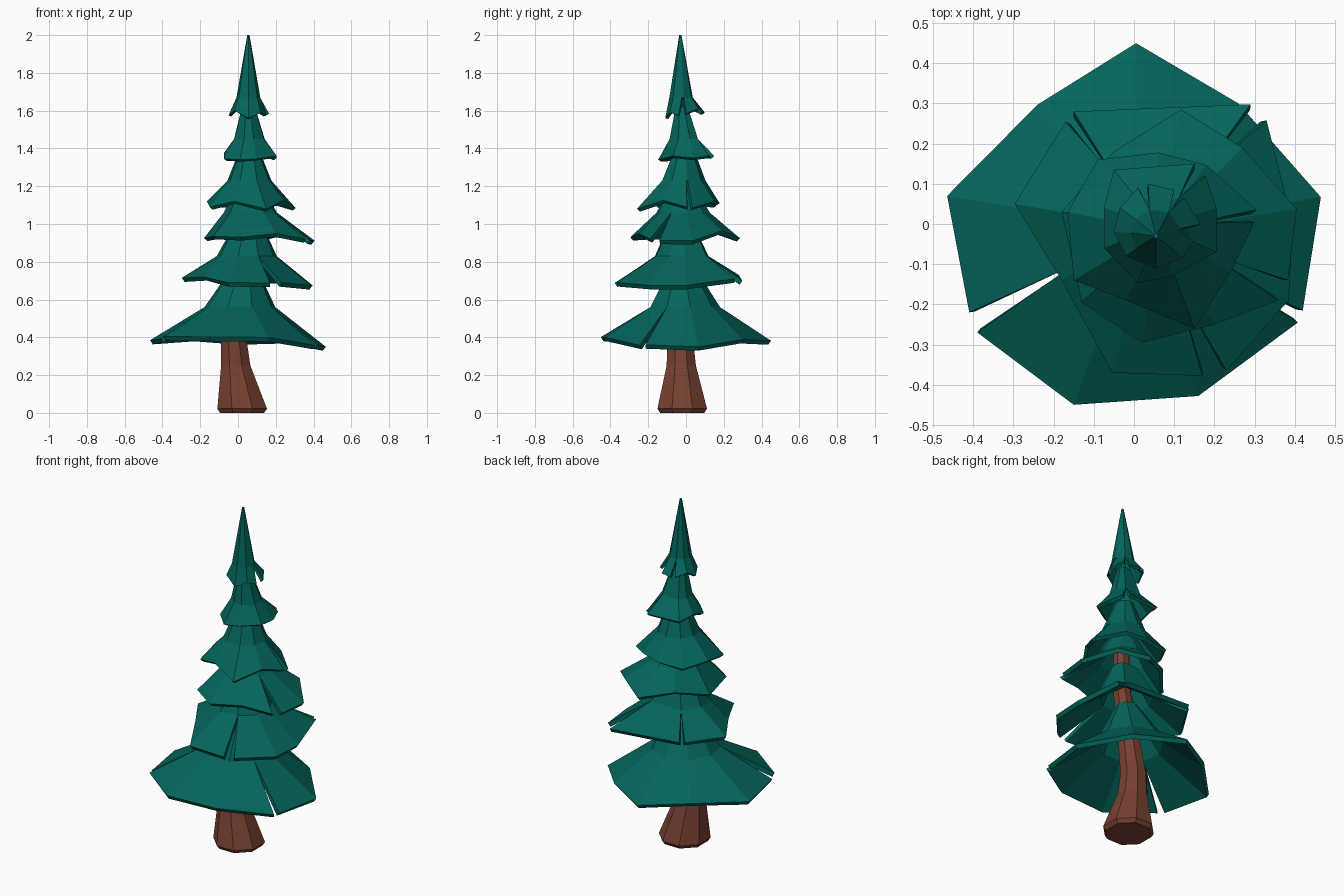
import bpy, math
from mathutils import Vector


def material(name, colour):
    m = bpy.data.materials.new(name)
    m.diffuse_color = (*colour, 1)
    return m


GREEN = material("pine_green", (0.001, 0.130, 0.105))
BROWN = material("bark_brown", (0.185, 0.052, 0.031))


def make_object(name, verts, faces, mat):
    me = bpy.data.meshes.new(name)
    me.from_pydata(verts, [], faces)
    me.materials.append(mat)
    ob = bpy.data.objects.new(name, me)
    bpy.context.collection.objects.link(ob)
    return ob


def branch_tier(name, rim, slits, mid, top, thickness):
    """Hollow faceted skirt. rim: outline points, anticlockwise; slits: gaps
    after these points; mid and top: ring centre x, y, height z, radius."""
    n = len(rim)
    verts = list(rim)
    centre = Vector(mid[:2])
    # both sides of a slit share one spoke
    spoke, spokes = {}, []
    for i in range(n):
        p = Vector(rim[i][:2])
        if i > 0 and i - 1 in slits:
            spoke[i] = len(spokes) - 1
            continue
        if i in slits:
            p = (p + Vector(rim[(i + 1) % n][:2])) / 2
        spoke[i] = len(spokes)
        spokes.append((p - centre).normalized())
    k = len(spokes)
    for x, y, z, r in (mid, top):
        verts += [(x + d.x * r, y + d.y * r, z) for d in spokes]
    faces = [(i, (i + 1) % n, n + spoke[(i + 1) % n], n + spoke[i])
             for i in range(n) if i not in slits]
    faces += [(n + s, n + (s + 1) % k, n + k + (s + 1) % k, n + k + s)
              for s in range(k)]
    faces.append(tuple(range(n + k, n + 2 * k)))
    ob = make_object(name, verts, faces, GREEN)
    mod = ob.modifiers.new("thickness", "SOLIDIFY")
    mod.thickness = thickness
    mod.offset = -1


# Trunk: bent eight-sided column with a bevelled foot
rings = [(0.022, -0.02, 0.0, 0.126), (0.022, -0.02, 0.022, 0.142),
         (-0.012, -0.025, 0.25, 0.084), (-0.022, -0.03, 0.38, 0.074),
         (0.015, -0.03, 0.62, 0.06), (0.055, -0.033, 0.86, 0.05),
         (0.062, -0.033, 1.17, 0.043)]
verts = [(x + r * math.cos((j + .5) * math.pi / 4),
          y + r * math.sin((j + .5) * math.pi / 4), z)
         for x, y, z, r in rings for j in range(8)]
faces = [(8 * i + j, 8 * i + (j + 1) % 8, 8 * i + 8 + (j + 1) % 8, 8 * i + 8 + j)
         for i in range(len(rings) - 1) for j in range(8)]
faces += [tuple(range(7, -1, -1)), tuple(range(len(verts) - 8, len(verts)))]
make_object("trunk", verts, faces, BROWN)

# Branch tiers from the ground up
branch_tier("branches_bottom",
            [(0.465, 0.067, .35), (0.26, 0.30, .388), (0.005, 0.45, .382),
             (-0.24, 0.297, .40), (-0.465, 0.07, .385), (-0.41, -0.22, .392),
             (-0.39, -0.27, .405), (-0.15, -0.45, .402), (0.16, -0.428, .40),
             (0.408, -0.245, .358), (0.42, -0.215, .36)],
            {5, 9}, (0.01, -0.01, 0.56, 0.19), (0.035, -0.02, 0.78, 0.06), 0.026)

branch_tier("branches_lower",
            [(0.395, 0.0, .675), (0.33, 0.258, .71), (0.29, 0.298, .70),
             (-0.15, 0.28, .73), (-0.17, 0.255, .725), (-0.297, 0.05, .715),
             (-0.18, -0.14, .72), (-0.055, -0.37, .69), (0.17, -0.378, .688),
             (0.23, -0.365, .69), (0.385, -0.19, .675)],
            {1, 3, 8}, (0.045, -0.01, 0.83, 0.16), (0.055, -0.02, 1.01, 0.068), 0.026)

branch_tier("branches_middle",
            [(0.405, 0.037, .912), (0.27, 0.19, .965), (0.117, 0.285, .925),
             (-0.05, 0.18, .96), (-0.18, 0.03, .925), (-0.13, -0.195, .935),
             (0.02, -0.295, .93), (0.20, -0.25, .95), (0.358, -0.19, .92),
             (0.383, -0.14, .912)],
            {8}, (0.065, -0.015, 1.06, 0.143), (0.06, -0.02, 1.21, 0.06), 0.024)

branch_tier("branches_upper_middle",
            [(0.305, 0.035, 1.085), (0.18, 0.147, 1.12), (0.06, 0.178, 1.11),
             (-0.09, 0.16, 1.10), (-0.165, 0.03, 1.12), (-0.15, -0.14, 1.09),
             (-0.02, -0.19, 1.12), (0.15, -0.26, 1.08), (0.24, -0.12, 1.125),
             (0.30, 0.005, 1.09)],
            {9}, (0.06, -0.015, 1.23, 0.118), (0.06, -0.01, 1.40, 0.05), 0.022)

branch_tier("branches_upper",
            [(0.205, 0.04, 1.35), (0.178, 0.12, 1.36), (0.15, 0.15, 1.36),
             (-0.05, 0.135, 1.36), (-0.075, 0.04, 1.375), (-0.075, -0.06, 1.345),
             (0.01, -0.147, 1.34), (0.095, -0.13, 1.345), (0.205, -0.07, 1.36)],
            {1}, (0.06, -0.005, 1.45, 0.085), (0.055, -0.02, 1.62, 0.036), 0.02)

branch_tier("branches_tip",
            [(0.165, 0.0, 1.585), (0.125, 0.065, 1.61), (0.10, 0.085, 1.59),
             (0.035, 0.10, 1.59), (0.01, 0.09, 1.59), (-0.035, 0.04, 1.61),
             (-0.05, -0.02, 1.575), (-0.02, -0.08, 1.60), (0.055, -0.11, 1.56),
             (0.12, -0.085, 1.59), (0.15, -0.04, 1.575)],
            {1, 3, 10}, (0.055, -0.025, 1.67, 0.063), (0.055, -0.03, 2.0, 0.006), 0.016)
